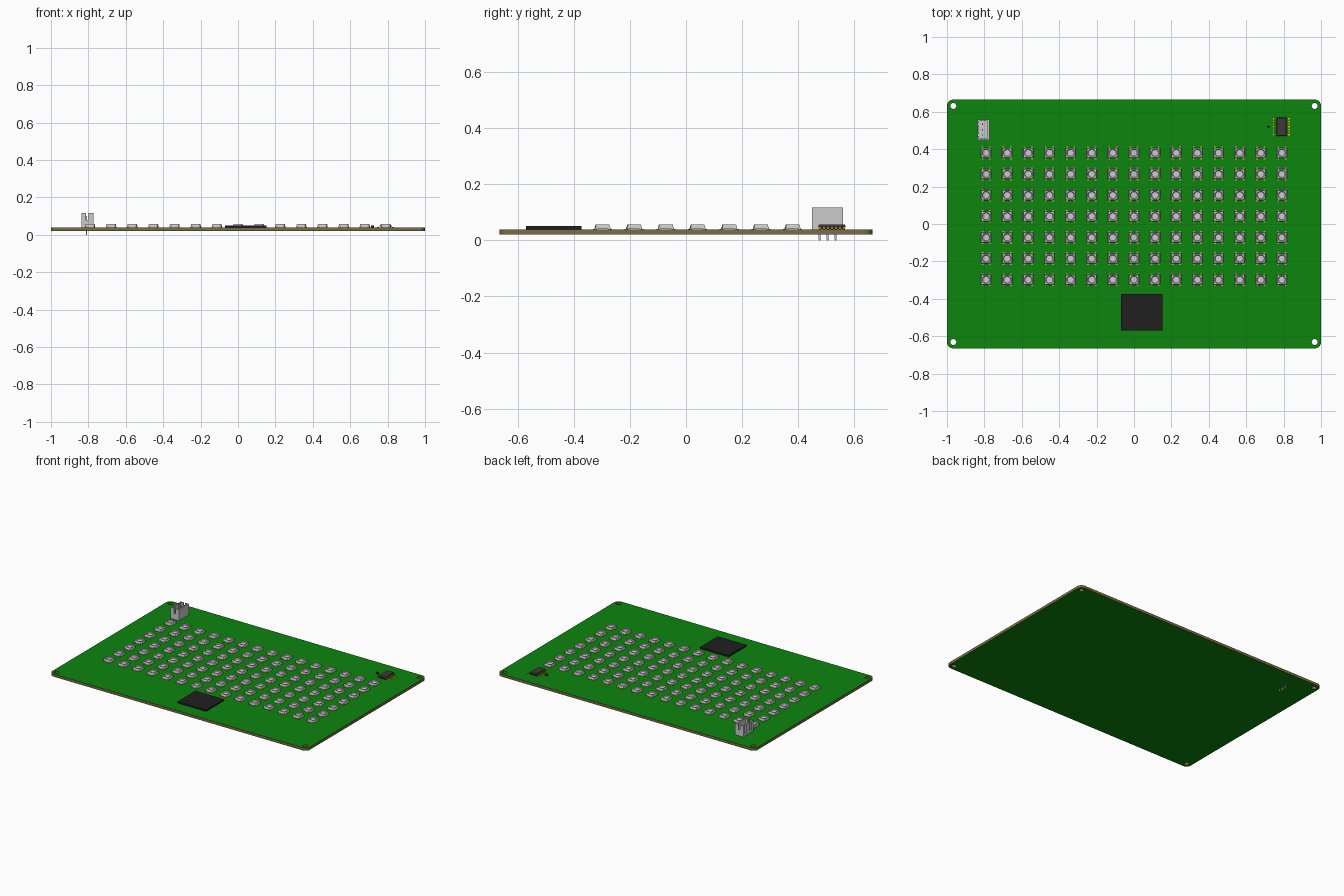
import bpy, bmesh, math
from mathutils import Matrix

if "Cube" in bpy.data.objects:
    bpy.data.objects.remove(bpy.data.objects["Cube"])

BOT, TOP = 0.0205, 0.039      # board underside / upper face
MM = 0.0113                   # one millimetre in model units


def material(name, r, g, b):
    m = bpy.data.materials.new(name)
    m.diffuse_color = (r, g, b, 1)
    m.use_nodes = True
    m.node_tree.nodes["Principled BSDF"].inputs["Base Color"].default_value = m.diffuse_color
    return m


GREEN = material("solder_mask_green", 0.004, 0.235, 0.004)
CORE = material("board_core", 0.19, 0.155, 0.06)
BLACK = material("black_plastic", 0.014, 0.014, 0.0145)
CHIP = material("chip_grey", 0.045, 0.042, 0.042)
GOLD = material("gold_lead", 0.75, 0.5, 0.01)
TIN = material("led_lead", 0.5, 0.38, 0.13)
PLASTIC = material("light_plastic", 0.65, 0.65, 0.65)


def box(bm, x0, x1, y0, y1, z0, z1, mat=0):
    mtx = Matrix.Translation(((x0 + x1) / 2, (y0 + y1) / 2, (z0 + z1) / 2)) @ \
        Matrix.Diagonal((x1 - x0, y1 - y0, z1 - z0, 1))
    r = bmesh.ops.create_cube(bm, size=1, matrix=mtx)
    for f in {f for v in r["verts"] for f in v.link_faces}:
        f.material_index = mat


def loft(bm, rings, mat=0):
    """Skin a stack of equal-length point rings and cap both ends."""
    vs = [[bm.verts.new(p) for p in ring] for ring in rings]
    n = len(vs[0])
    faces = [bm.faces.new(vs[0][::-1]), bm.faces.new(vs[-1])]
    for a, b in zip(vs, vs[1:]):
        for i in range(n):
            j = (i + 1) % n
            faces.append(bm.faces.new((a[i], a[j], b[j], b[i])))
    for f in faces:
        f.material_index = mat


def rect(hx, hy, z):
    return [(-hx, -hy, z), (hx, -hy, z), (hx, hy, z), (-hx, hy, z)]


def to_mesh(bm, name, *mats):
    bmesh.ops.recalc_face_normals(bm, faces=bm.faces)
    me = bpy.data.meshes.new(name)
    bm.to_mesh(me)
    bm.free()
    for m in mats:
        me.materials.append(m)
    return me


def place(name, me, loc=(0, 0, 0)):
    ob = bpy.data.objects.new(name, me)
    ob.location = loc
    bpy.context.collection.objects.link(ob)
    return ob


# Circuit board: rounded outline with four mounting holes
W, H, R = 1.0, 0.665, 0.034
outline = []
for k, (sx, sy) in enumerate(((1, 1), (-1, 1), (-1, -1), (1, -1))):
    for i in range(9):
        a = math.radians(90 * k + i * 11.25)
        outline.append((sx * (W - R) + R * math.cos(a), sy * (H - R) + R * math.sin(a)))
loops = [outline]
for sx in (-1, 1):
    for sy in (-1, 1):
        loops.append([(sx * (W - R) + 0.016 * math.cos(i * math.tau / 24),
                       sy * (H - R) + 0.016 * math.sin(i * math.tau / 24)) for i in range(24)])
curve = bpy.data.curves.new("board_outline", "CURVE")
curve.dimensions, curve.fill_mode = "2D", "BOTH"
curve.extrude = (TOP - BOT) / 2
for pts in loops:
    sp = curve.splines.new("POLY")
    sp.points.add(len(pts) - 1)
    sp.use_cyclic_u = True
    for p, (x, y) in zip(sp.points, pts):
        p.co = (x, y, 0, 1)
tmp = place("outline_helper", curve)
bpy.context.view_layer.update()
board = bpy.data.meshes.new_from_object(tmp.evaluated_get(bpy.context.evaluated_depsgraph_get()))
bpy.data.objects.remove(tmp)
bm = bmesh.new()
bm.from_mesh(board)
bmesh.ops.remove_doubles(bm, verts=bm.verts, dist=1e-5)
bmesh.ops.recalc_face_normals(bm, faces=bm.faces)
for f in bm.faces:
    f.material_index = 0 if abs(f.normal.z) > 0.5 else 1
    f.smooth = False
place("circuit_board", to_mesh(bm, "circuit_board", GREEN, CORE), (0, 0, (TOP + BOT) / 2))

# LED: tapered square housing with a round reflector bowl and four leads
ANG = [math.radians(i * 15) for i in range(24)]


def square_ring(h, z):
    ring = []
    for i, a in enumerate(ANG):
        s = h / max(abs(math.cos(a)), abs(math.sin(a)))
        if i == 21:
            s *= 0.87        # clipped polarity corner
        ring.append((s * math.cos(a), s * math.sin(a), z))
    return ring


def circle_ring(r, z):
    return [(r * math.cos(a), r * math.sin(a), z) for a in ANG]


bm = bmesh.new()
loft(bm, [square_ring(0.0275, 0.001), square_ring(0.027, 0.007), square_ring(0.0245, 0.018),
          circle_ring(0.0215, 0.018), circle_ring(0.0175, 0.013)])
for sx in (-1, 1):
    for sy in (-1, 1):
        x = sx * 0.0195
        ys = sorted((sy * 0.02, sy * 0.034))
        box(bm, x - 0.005, x + 0.005, *ys, 0, 0.0015, 1)
        ys = sorted((sy * 0.025, sy * 0.0285))
        box(bm, x - 0.005, x + 0.005, *ys, 0.0015, 0.007, 1)
led = to_mesh(bm, "led", PLASTIC, TIN)
PITCH = 0.113
for row in range(7):
    for col in range(15):
        place(f"led_{row}_{col}", led, ((col - 7) * PITCH, 0.38 - row * PITCH, TOP))

# Flat black module
bm = bmesh.new()
box(bm, -0.07, 0.152, -0.57, -0.373, TOP, 0.05)
place("black_module", to_mesh(bm, "black_module", BLACK))

# Driver chip: tapered body with seven gull-wing leads a side
bm = bmesh.new()
loft(bm, [rect(0.024, 0.046, 0.002), rect(0.027, 0.049, 0.01), rect(0.024, 0.046, 0.018)])
profile = [(0.025, 0.0085), (0.033, 0.0085), (0.035, 0), (0.046, 0),
           (0.046, 0.002), (0.0365, 0.002), (0.0345, 0.0108), (0.025, 0.0108)]
for s in (-1, 1):
    for i in range(7):
        y = (i - 3) * 1.27 * MM
        loft(bm, [[(s * x, y + d, z) for x, z in profile] for d in (-0.0033, 0.0033)], 1)
place("driver_chip", to_mesh(bm, "driver_chip", CHIP, GOLD), (0.788, 0.52, TOP))

# Small capacitor beside the chip
bm = bmesh.new()
box(bm, -0.006, 0.006, -0.0045, 0.0045, 0.0005, 0.0105)
for s in (-1, 1):
    box(bm, *sorted((s * 0.005, s * 0.009)), -0.005, 0.005, 0, 0.011)
place("capacitor", to_mesh(bm, "capacitor", BLACK), (0.719, 0.52, TOP))

# Three-pin connector: open shroud cut out of a block
X0, X1, Y0, Y1, ZT = -0.837, -0.773, 0.449, 0.560, 0.116
PX, PY = -0.81, 0.5045
bm = bmesh.new()
box(bm, X0, X1, Y0, Y1, TOP, ZT)
shroud = place("connector_shroud", to_mesh(bm, "connector_shroud", PLASTIC))
T = 0.009
cuts = [(X0 + T, X1 - T, Y0 + T, Y1 - T, 0.056, 0.15),          # cavity
        (-0.812, -0.799, Y0 - 0.02, Y1 + 0.02, 0.08, 0.16)]     # end slots
for s in (-1, 1):                                                # key slots
    c = PY + s * 0.028
    cuts.append((X0 - 0.02, X0 + 0.02, c - 0.007, c + 0.007, 0.0565, 0.17))
cutters = []
for c in cuts:
    bm = bmesh.new()
    box(bm, *c)
    cut = place("shroud_cutter", to_mesh(bm, "shroud_cutter"))
    cut.hide_render = True
    mod = shroud.modifiers.new("cut", "BOOLEAN")
    mod.operation, mod.solver, mod.object = "DIFFERENCE", "EXACT", cut
    cutters.append(cut)
bpy.context.view_layer.update()
baked = bpy.data.meshes.new_from_object(shroud.evaluated_get(bpy.context.evaluated_depsgraph_get()))
shroud.modifiers.clear()
shroud.data = baked
for cut in cutters:
    bpy.data.objects.remove(cut)

# Connector pins, running through the board with pointed ends
bm = bmesh.new()
P = 0.0036
loft(bm, [rect(P * 0.5, P * 0.5, 0), rect(P, P, 0.004), rect(P, P, 0.096), rect(P * 0.5, P * 0.5, 0.1)])
pin = to_mesh(bm, "connector_pin")
for i in (-1, 0, 1):
    place(f"connector_pin_{i + 2}", pin, (PX, PY + i * 2.5 * MM, 0))
